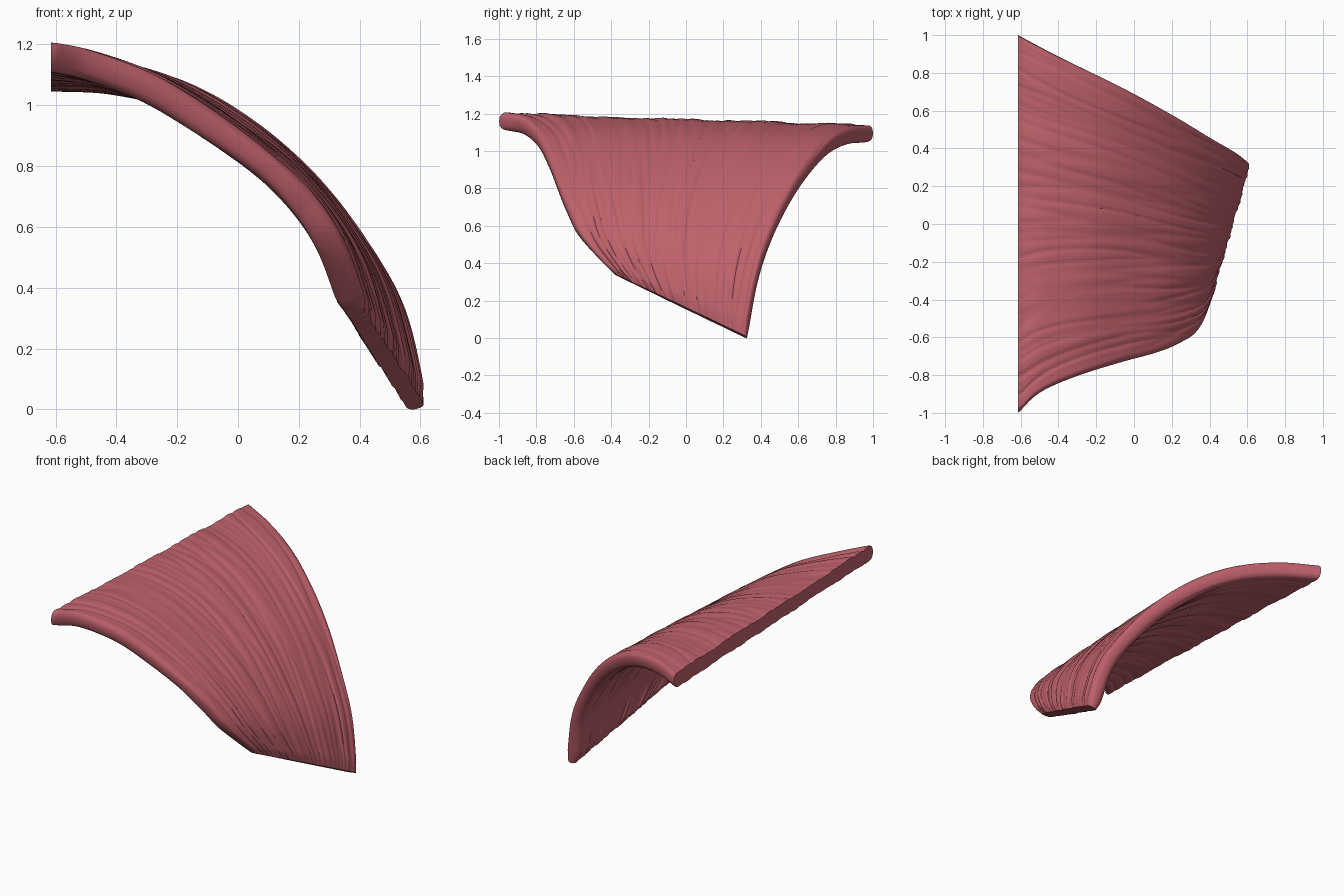
import bpy, bmesh, math
from mathutils import Vector, noise

if "Cube" in bpy.data.objects:
    bpy.data.objects.remove(bpy.data.objects["Cube"])

# Centre lines of the front and back borders, from the flat side to the tip
FRONT = [(-.615, -1, 1.17), (-.5, -.89, 1.14), (-.3, -.80, 1.06), (-.1, -.735, .935),
         (.08, -.685, .805), (.2, -.635, .685), (.285, -.565, .555), (.36, -.38, .36)]
BACK = [(-.615, 1, 1.10), (-.42, .895, 1.09), (-.2, .785, 1.035), (0, .68, .925),
        (.2, .565, .755), (.37, .46, .545), (.50, .385, .32), (.578, .328, .02)]
NU, NV, HALF = 200, 70, .046


def curve(pts, t):
    """Catmull-Rom point at t in 0..1."""
    p = [Vector(q) for q in pts]
    p = [2 * p[0] - p[1]] + p + [2 * p[-1] - p[-2]]
    f = t * (len(pts) - 1)
    i = min(max(int(f), 0), len(pts) - 2)
    f -= i
    a, b, c, d = p[i:i + 4]
    return .5 * (2 * b + (c - a) * f + (2 * a - 5 * b + 4 * c - d) * f ** 2
                 + (3 * b - a - 3 * c + d) * f ** 3)


def fibre(u, v, side):
    """Soft lengthwise folds with a few shallow furrows."""
    a = noise.noise(Vector((u * 11, v * 1.3, side * 9.3)))
    b = noise.noise(Vector((u * 22 + 5, v * 1.8, side * 4.1)))
    return .007 * a + .006 * (min(abs(b) * 3, 1) - .6)


bm = bmesh.new()
loops = []
for j in range(NV + 1):
    v = j / NV
    f, b = curve(FRONT, v), curve(BACK, v)
    e = .004
    v0, v1 = max(v - e, 0), min(v + e, 1)
    df = curve(FRONT, v1) - curve(FRONT, v0)
    db = curve(BACK, v1) - curve(BACK, v0)
    width = (b - f).length
    tip = .65 + .35 * min((1 - v) / .03, 1)
    swell = .013 + .010 * math.sin(math.pi * v)
    rows = {1: [], -1: []}
    for side in (1, -1):
        for i in range(NU + 1):
            s = i / NU
            u = .4 * s + .6 * (.5 - .5 * math.cos(math.pi * s))
            n = df.lerp(db, u).cross(b - f).normalized()
            if n.z < 0:
                n = -n
            d = min(min(u, 1 - u) * width / HALF, 1)
            rim = max(1 - (1 - d) ** 2.5, 0) ** .4
            off = swell + side * rim * tip * (HALF + fibre(u, v, side))
            rows[side].append(f.lerp(b, u) + n * off)
    ring = rows[1] + rows[-1][-2:0:-1]
    if j == 0:
        for q in ring:
            q.x = -.615          # flat cut side
    loops.append([bm.verts.new(q) for q in ring])

# Skin around the sheet
count = len(loops[0])
for a, b in zip(loops, loops[1:]):
    for i in range(count):
        k = (i + 1) % count
        bm.faces.new((a[i], b[i], b[k], a[k]))
# End strips at the cut side and the tip
for r in (loops[0], loops[-1]):
    for i in range(NU):
        quad = [r[i], r[i + 1], r[(count - i - 1) % count], r[(count - i) % count]]
        bm.faces.new(list(dict.fromkeys(quad)))
bmesh.ops.recalc_face_normals(bm, faces=bm.faces)

# Rest on the ground
low = min(q.co.z for q in bm.verts)
for q in bm.verts:
    q.co.z -= low

mesh = bpy.data.meshes.new("muscle_sheet")
bm.to_mesh(mesh)
bm.free()
obj = bpy.data.objects.new("muscle_sheet", mesh)
bpy.context.collection.objects.link(obj)
mat = bpy.data.materials.new("muscle red")
mat.diffuse_color = (.52, .12, .145, 1)
mat.use_nodes = True
mat.node_tree.nodes["Principled BSDF"].inputs["Base Color"].default_value = mat.diffuse_color
mesh.materials.append(mat)
bpy.context.view_layer.objects.active = obj
obj.select_set(True)
bpy.ops.object.shade_smooth_by_angle(angle=math.radians(45))
